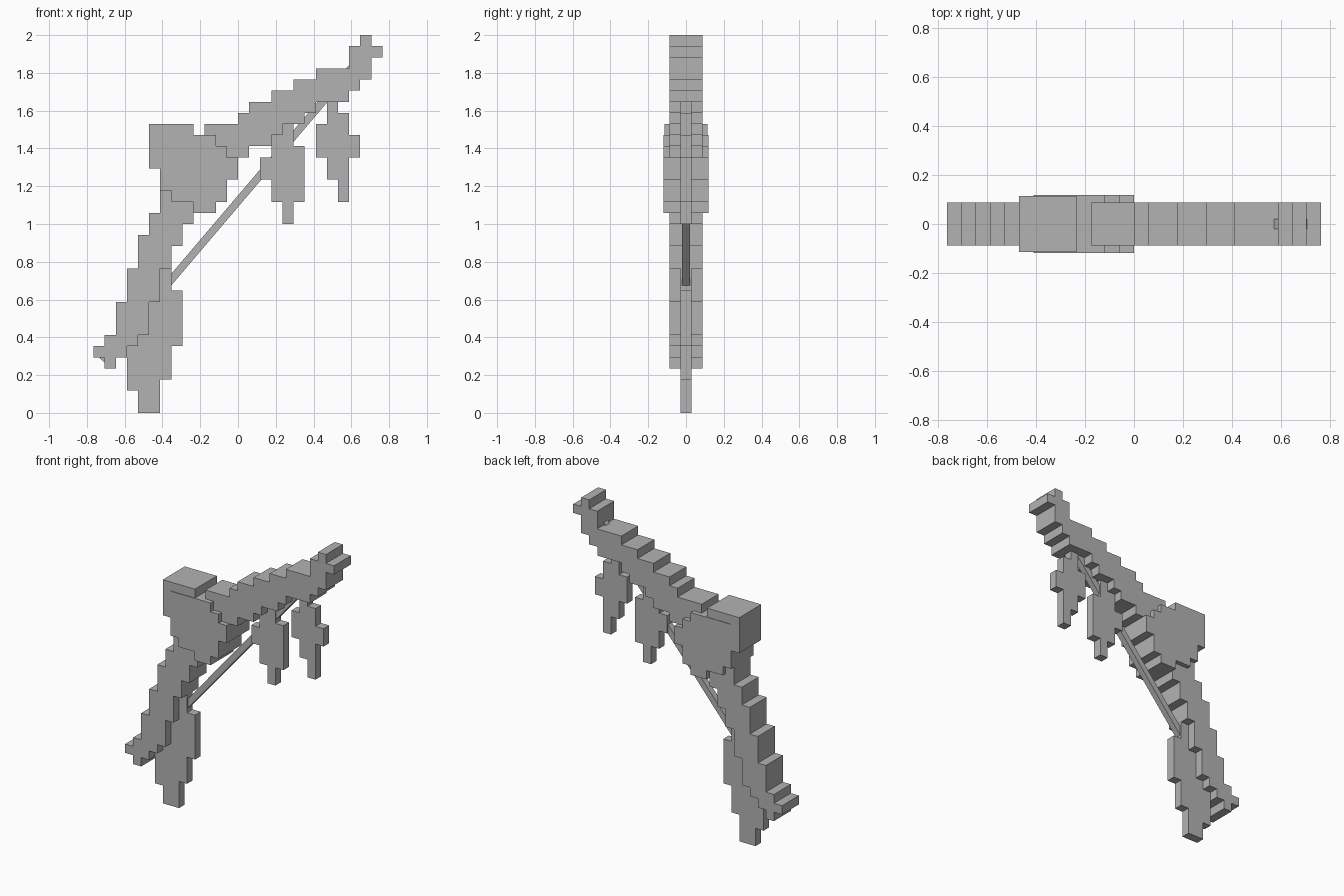
import bpy, bmesh, math
from mathutils import Matrix, Vector

if "Cube" in bpy.data.objects:
    bpy.data.objects.remove(bpy.data.objects["Cube"])

U = 2 / 34  # size of one stair step

mat = bpy.data.materials.new("plain grey")
mat.diffuse_color = (0.45, 0.45, 0.45, 1)
mat.use_nodes = True
mat.node_tree.nodes["Principled BSDF"].inputs["Base Color"].default_value = mat.diffuse_color


def finish(name, bm):
    bmesh.ops.recalc_face_normals(bm, faces=bm.faces)
    me = bpy.data.meshes.new(name)
    bm.to_mesh(me)
    bm.free()
    me.materials.append(mat)
    ob = bpy.data.objects.new(name, me)
    bpy.context.collection.objects.link(ob)
    return ob


def slab(name, half, blocks):
    """Stepped slab: union of (x0, x1, z0, z1) step blocks, +-half thick in y."""
    cells = {(x, z) for x0, x1, z0, z1 in blocks
             for x in range(x0, x1) for z in range(z0, z1)}
    bm = bmesh.new()

    def face(pts):
        bm.faces.new([bm.verts.new((x * U, y * half, z * U)) for x, y, z in pts])

    for x, z in cells:
        c = [(x, z), (x + 1, z), (x + 1, z + 1), (x, z + 1)]
        for y in (-1, 1):
            face([(a, y, b) for a, b in c])
        for i, (dx, dz) in enumerate([(0, -1), (1, 0), (0, 1), (-1, 0)]):
            if (x + dx, z + dz) not in cells:
                (a, b), (d, e) = c[i], c[(i + 1) % 4]
                face([(a, -1, b), (d, -1, e), (d, 1, e), (a, 1, b)])
    bmesh.ops.remove_doubles(bm, verts=bm.verts, dist=1e-5)
    bmesh.ops.recalc_face_normals(bm, faces=bm.faces)
    bmesh.ops.dissolve_limit(bm, angle_limit=0.01, verts=bm.verts, edges=bm.edges)
    return finish(name, bm)


# Upper limb, climbing to the right
slab("upper_limb", 0.088, [
    (-3, -1, 24, 26), (-1, 0, 23, 26), (0, 1, 23, 27), (1, 3, 24, 28),
    (3, 4, 25, 29), (4, 5, 26, 29), (5, 6, 26, 30), (6, 7, 27, 30),
    (7, 10, 28, 31), (10, 11, 29, 33), (11, 12, 30, 34), (12, 13, 32, 33)])

# Lower limb, dropping to the left
slab("lower_limb", 0.0885, [
    (-12, -11, 4, 5), (-13, -10, 5, 6), (-12, -9, 6, 7), (-11, -8, 7, 10),
    (-10, -7, 10, 13), (-9, -6, 13, 15), (-9, -5, 15, 16), (-8, -5, 16, 17),
    (-8, -4, 17, 18), (-7, -4, 18, 20)])

# Thick grip in the bend, with the corner block
slab("grip", 0.119, [
    (-7, -2, 24, 25), (-7, -1, 23, 24), (-7, 0, 21, 23),
    (-7, -1, 20, 21), (-6, -1, 19, 20), (-4, -2, 18, 19)])
slab("corner_block", 0.115, [(-8, -4, 22, 26)])

# Thin hanging pieces
slab("lower_pendant", 0.029, [
    (-9, -7, 0, 2), (-10, -7, 2, 3), (-10, -6, 3, 6),
    (-9, -5, 6, 8), (-8, -5, 8, 11), (-7, -6, 11, 13)])
slab("middle_pendant", 0.029, [
    (4, 5, 17, 19), (3, 6, 19, 21), (2, 6, 21, 23),
    (3, 6, 23, 24), (3, 5, 24, 26)])
slab("outer_pendant", 0.029, [
    (9, 10, 19, 21), (8, 10, 21, 23), (7, 11, 23, 25),
    (7, 10, 25, 26), (8, 10, 26, 27), (8, 9, 27, 29)])

# Straight string between the limb tips
a, b = Vector((-0.718, 0, 0.277)), Vector((0.702, 0, 1.945))
d = b - a
bm = bmesh.new()
bmesh.ops.create_cube(bm, size=1, matrix=Matrix.Translation((a + b) / 2)
                      @ Matrix.Rotation(math.atan2(d.x, d.z), 4, 'Y')
                      @ Matrix.Diagonal((0.04, 0.04, d.length, 1)))
finish("string", bm)
